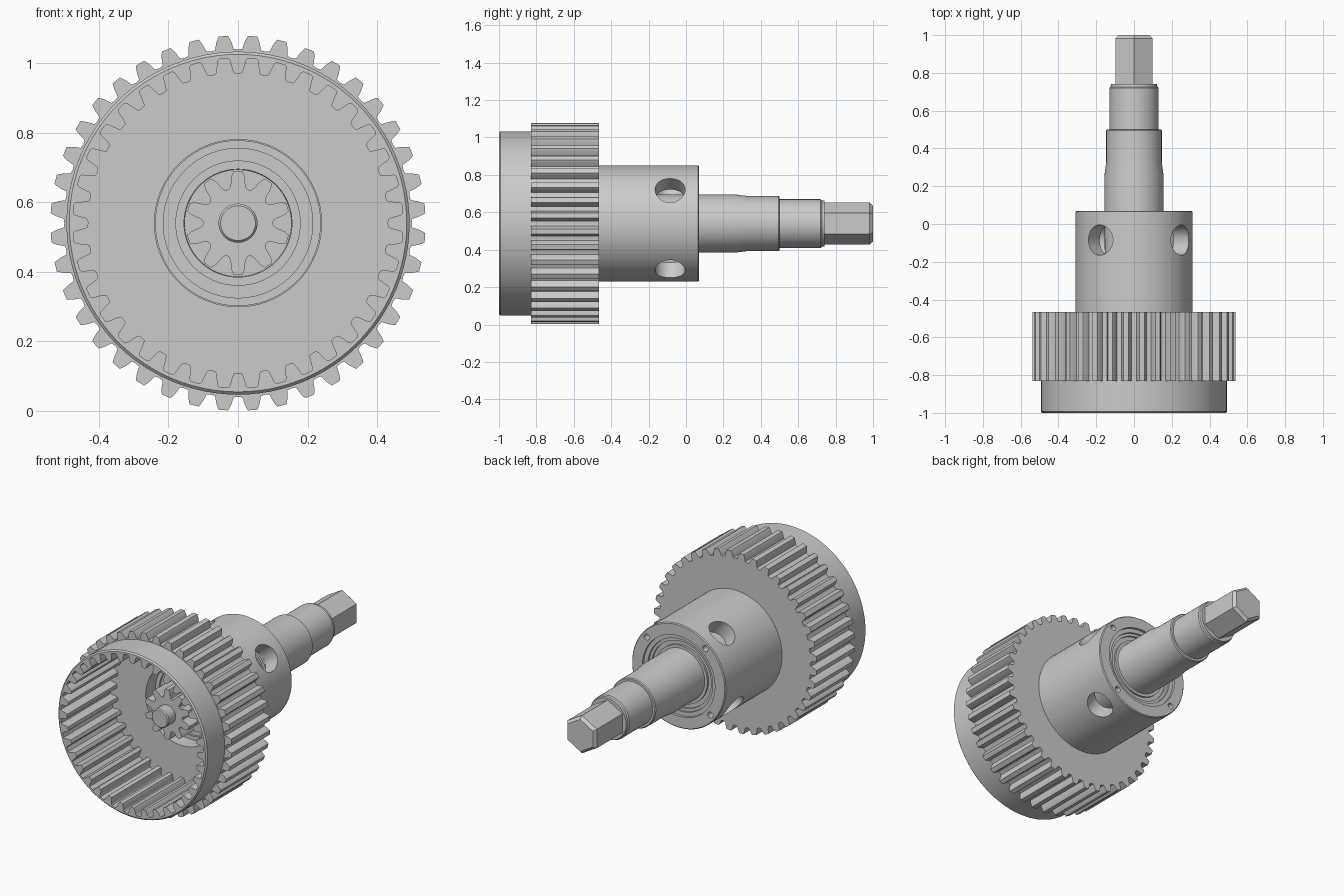
import bpy, bmesh
from math import sin, cos, pi, radians
from mathutils import Matrix, Vector

if "Cube" in bpy.data.objects:
    bpy.data.objects.remove(bpy.data.objects["Cube"])

AXIS_Z = 0.54  # height of the common axis, which runs along y


def make_object(name, bm):
    bmesh.ops.remove_doubles(bm, verts=bm.verts, dist=1e-5)
    bmesh.ops.recalc_face_normals(bm, faces=bm.faces)
    mesh = bpy.data.meshes.new(name)
    bm.to_mesh(mesh)
    bm.free()
    ob = bpy.data.objects.new(name, mesh)
    bpy.context.collection.objects.link(ob)
    return ob


def lathe(name, profile, closed=False, n=96):
    """Revolve (y, radius) points about the axis."""
    bm = bmesh.new()
    rings = [[bm.verts.new((r * sin(2 * pi * i / n), y, AXIS_Z + r * cos(2 * pi * i / n)))
              for i in range(n)] for y, r in profile]
    pairs = list(zip(rings, rings[1:]))
    if closed:
        pairs.append((rings[-1], rings[0]))
    for a, b in pairs:
        for i in range(n):
            j = (i + 1) % n
            bm.faces.new((a[i], a[j], b[j], b[i]))
    return make_object(name, bm)


def gear(name, y0, y1, teeth, tooth, phase=0.0):
    """Prism from a toothed outline; tooth = (pitch fraction, radius) points."""
    bm = bmesh.new()
    verts = []
    for k in range(teeth):
        for f, r in tooth:
            a = 2 * pi * (k + phase + f) / teeth
            verts.append(bm.verts.new((r * sin(a), y0, AXIS_Z + r * cos(a))))
    face = bm.faces.new(verts)
    ext = bmesh.ops.extrude_face_region(bm, geom=[face])
    if face.is_valid is False or len(bm.faces) == len(verts) + 1:
        bm.faces.new(verts)
    moved = [v for v in ext["geom"] if isinstance(v, bmesh.types.BMVert)]
    bmesh.ops.translate(bm, verts=moved, vec=(0, y1 - y0, 0))
    return make_object(name, bm)


def mirrored(half):
    """Complete a tooth from its left half."""
    return half + [(-f, r) for f, r in reversed(half) if f > -0.5]


def rod(centre, direction, radius, length, n=32):
    bm = bmesh.new()
    rot = Vector((0, 0, 1)).rotation_difference(Vector(direction)).to_matrix().to_4x4()
    bmesh.ops.create_cone(bm, cap_ends=True, segments=n, radius1=radius, radius2=radius,
                          depth=length, matrix=Matrix.Translation(centre) @ rot)
    return make_object("cutter", bm)


def boolean(ob, other, op):
    mod = ob.modifiers.new("bool", "BOOLEAN")
    mod.operation, mod.object, mod.solver = op, other, "EXACT"
    bpy.context.view_layer.objects.active = ob
    bpy.ops.object.modifier_apply(modifier=mod.name)
    bpy.data.objects.remove(other)


# Housing: front rim and rear sleeve in one turned body
housing = lathe("gear_housing", [(-1, 0), (-1, 0.485), (-0.992, 0.493), (-0.5, 0.493),
                                 (-0.5, 0.31), (0.065, 0.31), (0.07, 0.305), (0.07, 0)])
# Outer teeth
outer = mirrored([(-0.5, 0.499), (-0.34, 0.501), (-0.27, 0.52), (-0.2, 0.533), (-0.16, 0.539)])
boolean(housing, gear("outer_teeth", -0.83, -0.465, 40, outer, 0.5), "UNION")
# Internal ring gear
inner = mirrored([(-0.5, 0.43), (-0.36, 0.431), (-0.31, 0.437), (-0.25, 0.455),
                  (-0.21, 0.469), (-0.15, 0.474)])
boolean(housing, gear("ring_gear_cutter", -1.1, -0.53, 36, inner, 0.5), "DIFFERENCE")
# Stepped bore
boolean(housing, lathe("bore_cutter", [(-0.6, 0), (-0.6, 0.24), (-0.25, 0.24), (-0.25, 0.215),
                                       (0.055, 0.215), (0.055, 0.24), (0.1, 0.24), (0.1, 0)]),
        "DIFFERENCE")
# Four radial windows and four small end-face holes
for k in range(4):
    a = radians(36 + 90 * k)
    boolean(housing, rod((0.3 * cos(a), -0.085, AXIS_Z + 0.3 * sin(a)),
                         (cos(a), 0, sin(a)), 0.08, 0.26), "DIFFERENCE")
    b = radians(40 + 90 * k)
    boolean(housing, rod((0.275 * cos(b), 0.07, AXIS_Z + 0.275 * sin(b)),
                         (0, 1, 0), 0.018, 0.08, 16), "DIFFERENCE")

# Bearings with recessed shields
for name, y0, y1, ro in (("front_bearing", -0.44, -0.3, 0.238), ("rear_bearing", -0.005, 0.045, 0.214)):
    ri, d = 0.155, 0.012
    s, t = ri + 0.3 * (ro - ri), ri + 0.72 * (ro - ri)
    lathe(name, [(y0, ri), (y0, s), (y0 + d, s), (y0 + d, t), (y0, t), (y0, ro),
                 (y1, ro), (y1, t), (y1 - d, t), (y1 - d, s), (y1, s), (y1, ri)], closed=True)

# Stepped shaft with front pin
lathe("shaft", [(-0.74, 0), (-0.74, 0.05), (-0.733, 0.056), (-0.43, 0.056), (-0.43, 0.154),
                (0.26, 0.156), (0.33, 0.147), (0.495, 0.147), (0.5, 0.142), (0.5, 0.13),
                (0.72, 0.13), (0.726, 0.124), (0.74, 0.122), (0.74, 0)])
# Pinion
pinion = mirrored([(-0.5, 0.1), (-0.4, 0.102), (-0.3, 0.112), (-0.27, 0.122),
                   (-0.22, 0.136), (-0.13, 0.15)])
gear("pinion", -0.67, -0.42, 10, pinion)
# Hexagonal drive end
lathe("hex_drive", [(0.735, 0), (0.735, 0.113), (0.982, 0.113), (1, 0.096), (1, 0)], n=6)

# Smooth shading with crisp edges
for ob in bpy.context.collection.objects:
    ob.select_set(True)
    bpy.context.view_layer.objects.active = ob
bpy.ops.object.shade_smooth_by_angle(angle=radians(25))
